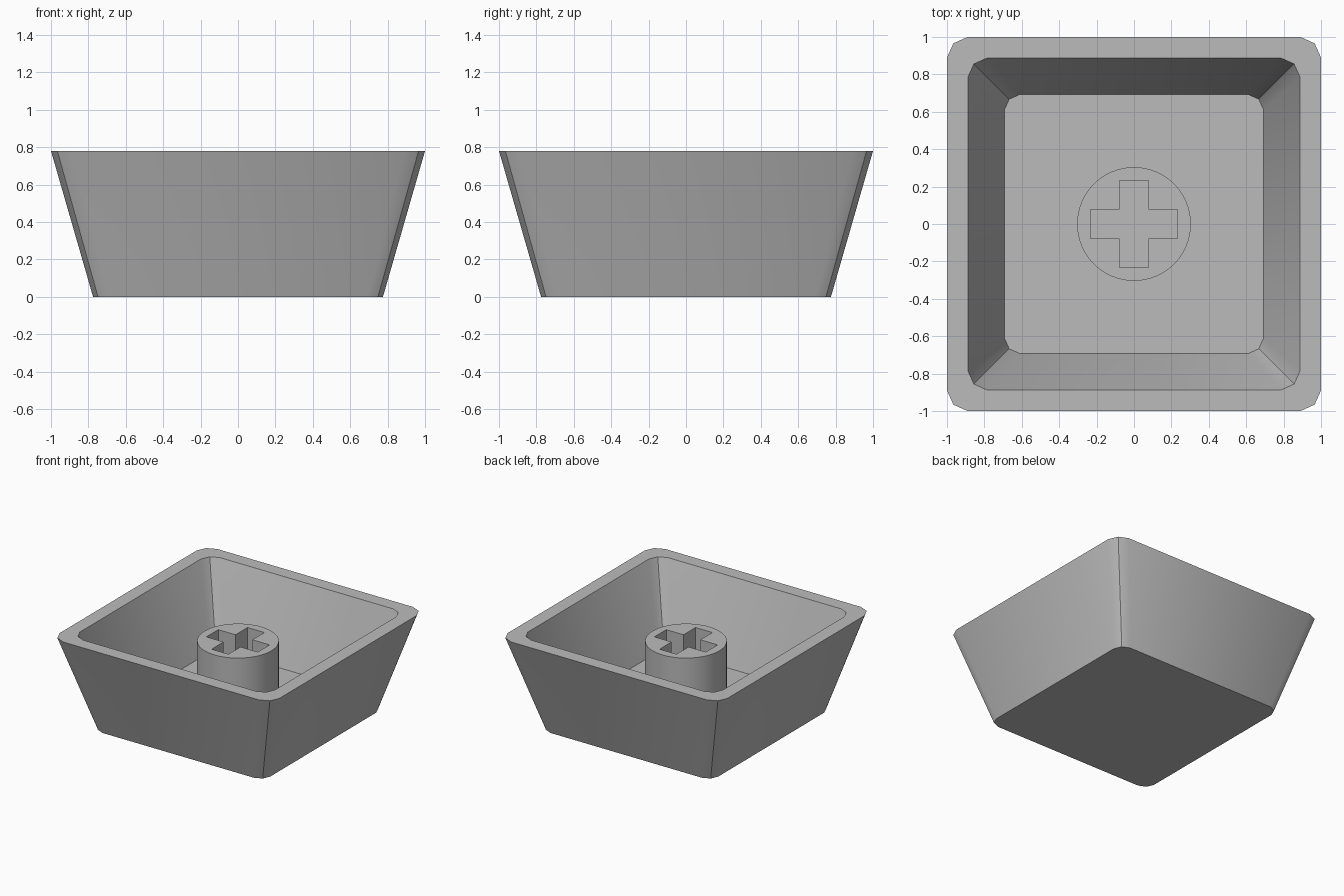
import bpy, bmesh
from math import cos, sin, pi, radians

cube = bpy.data.objects.get("Cube")
if cube:
    bpy.data.objects.remove(cube, do_unlink=True)

# One plain grey plastic
GREY = (0.5, 0.5, 0.5, 1.0)
plastic = bpy.data.materials.new("grey_plastic")
plastic.use_nodes = True
plastic.diffuse_color = GREY
for node in plastic.node_tree.nodes:
    if node.type == 'BSDF_PRINCIPLED':
        node.inputs["Base Color"].default_value = GREY


def select_only(obj):
    bpy.ops.object.select_all(action='DESELECT')
    obj.select_set(True)
    bpy.context.view_layer.objects.active = obj


def smooth(obj):
    select_only(obj)
    bpy.ops.object.shade_smooth_by_angle(angle=radians(30))


def rounded_square(bm, half, corner, z):
    """Ring of vertices: a square whose corners are cut in two facets."""
    bulge = half - 0.31 * corner
    flat = half - corner
    ring = []
    x_dir, y_dir = 1, 0
    for _ in range(4):
        for a, b in ((half, flat), (bulge, bulge), (flat, half)):
            ring.append(bm.verts.new((a * x_dir - b * y_dir, a * y_dir + b * x_dir, z)))
        x_dir, y_dir = -y_dir, x_dir
    return ring


# Hollow tapered shell: outside base, outside rim, inside rim, inside floor
HEIGHT, FLOOR = 0.78, 0.13
sections = [(0.775, 0.085, 0), (1.0, 0.11, HEIGHT),
            (0.887, 0.1, HEIGHT), (0.692, 0.08, FLOOR)]
bm = bmesh.new()
rings = [rounded_square(bm, *s) for s in sections]
for low, high in zip(rings, rings[1:]):
    for i in range(len(low)):
        j = (i + 1) % len(low)
        bm.faces.new((low[i], low[j], high[j], high[i]))
bm.faces.new(rings[0])
bm.faces.new(rings[-1])
bmesh.ops.recalc_face_normals(bm, faces=bm.faces)
mesh = bpy.data.meshes.new("shell")
bm.to_mesh(mesh)
bm.free()
mesh.materials.append(plastic)
shell = bpy.data.objects.new("shell", mesh)
bpy.context.collection.objects.link(shell)
smooth(shell)

# Round stem with a cross-shaped socket, as a filled and extruded outline
STEM_TOP, STEM_BASE = 0.645, 0.1
RADIUS, ARM, WIDTH, SIDES = 0.304, 0.233, 0.077, 64
circle = [(RADIUS * cos(2 * pi * i / SIDES), RADIUS * sin(2 * pi * i / SIDES))
          for i in range(SIDES)]
cross = []
x_dir, y_dir = 1, 0
for _ in range(4):
    for a, b in ((ARM, -WIDTH), (ARM, WIDTH), (WIDTH, WIDTH)):
        cross.append((a * x_dir - b * y_dir, a * y_dir + b * x_dir))
    x_dir, y_dir = -y_dir, x_dir

outline = bpy.data.curves.new("stem", 'CURVE')
outline.dimensions = '2D'
outline.fill_mode = 'BOTH'
outline.extrude = (STEM_TOP - STEM_BASE) / 2
for points in (circle, cross[::-1]):
    spline = outline.splines.new('POLY')
    spline.points.add(len(points) - 1)
    for point, (x, y) in zip(spline.points, points):
        point.co = (x, y, 0, 1)
    spline.use_cyclic_u = True
outline.materials.append(plastic)
stem = bpy.data.objects.new("stem", outline)
stem.location.z = (STEM_TOP + STEM_BASE) / 2
bpy.context.collection.objects.link(stem)
select_only(stem)
bpy.ops.object.convert(target='MESH')
stem = bpy.context.view_layer.objects.active

# Weld the caps to the walls
bm = bmesh.new()
bm.from_mesh(stem.data)
bmesh.ops.remove_doubles(bm, verts=bm.verts, dist=0.0001)
bmesh.ops.recalc_face_normals(bm, faces=bm.faces)
bm.to_mesh(stem.data)
bm.free()
smooth(stem)
